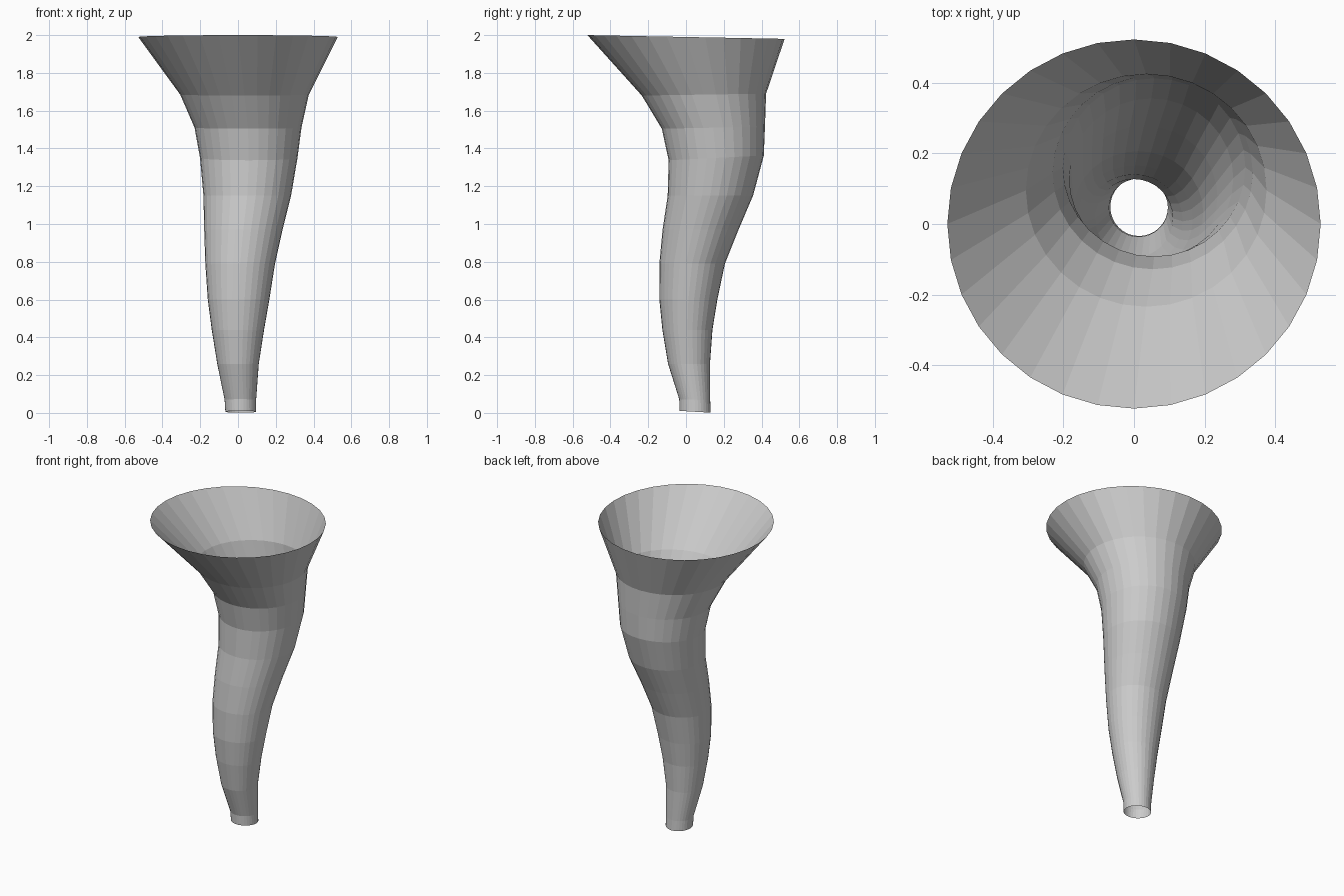
import bpy, bmesh, math

SIDES = 32
# Rings from bottom to top: z, x min, x max, y min, y max, slope in y
RINGS = [
    (0.006, -0.067, 0.096, -0.034, 0.131, -0.06),
    (0.07, -0.071, 0.096, -0.036, 0.128, -0.03),
    (0.26, -0.110, 0.110, -0.095, 0.127, 0.0),
    (0.44, -0.139, 0.138, -0.125, 0.140, 0.0),
    (0.60, -0.160, 0.166, -0.141, 0.166, 0.0),
    (0.79, -0.173, 0.196, -0.141, 0.206, 0.0),
    (0.97, -0.179, 0.236, -0.124, 0.278, 0.0),
    (1.15, -0.183, 0.281, -0.097, 0.355, 0.0),
    (1.35, -0.201, 0.315, -0.092, 0.412, 0.05),
    (1.51, -0.230, 0.336, -0.128, 0.418, 0.02),
    (1.685, -0.306, 0.375, -0.234, 0.424, 0.015),
    (1.99, -0.528, 0.528, -0.522, 0.522, -0.019),
]

# Funnel: open tube lofted through the drifting rings
bm = bmesh.new()
loops = []
for z, x0, x1, y0, y1, slope in RINGS:
    loop = []
    for i in range(SIDES):
        a = math.tau * i / SIDES
        dx = (x1 - x0) / 2 * math.cos(a)
        dy = (y1 - y0) / 2 * math.sin(a)
        loop.append(bm.verts.new(((x0 + x1) / 2 + dx, (y0 + y1) / 2 + dy, z + slope * dy)))
    loops.append(loop)
for low, high in zip(loops, loops[1:]):
    for i in range(SIDES):
        j = (i + 1) % SIDES
        bm.faces.new((low[i], low[j], high[j], high[i]))

mesh = bpy.data.meshes.new("funnel")
bm.to_mesh(mesh)
bm.free()
bpy.context.collection.objects.link(bpy.data.objects.new("funnel", mesh))
